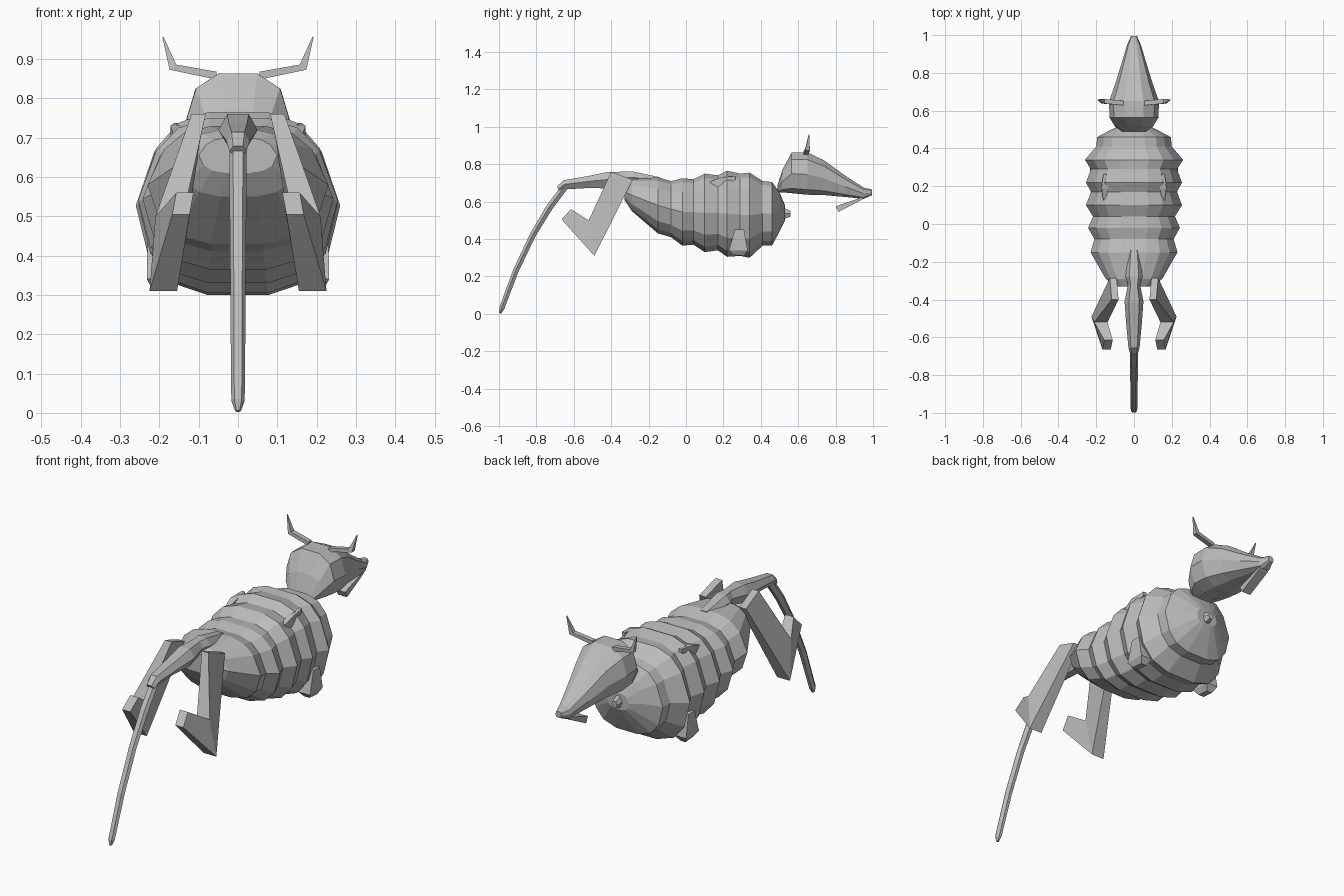
import bpy
import bmesh
from mathutils import Vector

cube = bpy.data.objects.get("Cube")
if cube:
    bpy.data.objects.remove(cube)

grey = bpy.data.materials.new("plain grey")
grey.use_nodes = True
grey.diffuse_color = (0.5, 0.5, 0.5, 1)
grey.node_tree.nodes["Principled BSDF"].inputs["Base Color"].default_value = (0.5, 0.5, 0.5, 1)

X, Y = Vector((1, 0, 0)), Vector((0, 1, 0))


def loft(name, rings, mirrored=False):
    """Skin a closed, flat shaded surface over matching rings of points."""
    bm = bmesh.new()
    loops = [[bm.verts.new(point) for point in ring] for ring in rings]
    count = len(loops[0])
    for a, b in zip(loops, loops[1:]):
        for i in range(count):
            j = (i + 1) % count
            bm.faces.new((a[i], a[j], b[j], b[i]))
    bm.faces.new(loops[0])
    bm.faces.new(loops[-1])
    bmesh.ops.recalc_face_normals(bm, faces=bm.faces)
    mesh = bpy.data.meshes.new(name)
    bm.to_mesh(mesh)
    bm.free()
    mesh.materials.append(grey)
    obj = bpy.data.objects.new(name, mesh)
    bpy.context.collection.objects.link(obj)
    if mirrored:
        obj.modifiers.new("mirror", "MIRROR").use_mirror_merge = False
    return obj


def upright_rings(stations, half_outline):
    """Symmetric cross-sections; each station is y, half width, low z, high z."""
    rings = []
    for y, width, low, high in stations:
        right = [(width * w, y, low + (high - low) * t) for w, t in half_outline]
        left = [(-x, y, z) for x, y, z in reversed(right)]
        rings.append(right + left)
    return rings


def strip(name, pairs, axis, mirrored=True):
    """Flat limb: pairs of edge points, thickened along an axis."""
    rings = []
    for p, q, half in pairs:
        p, q, off = Vector(p), Vector(q), axis * half
        rings.append([p - off, p + off, q + off, q - off])
    return loft(name, rings, mirrored)


def tube(name, path, outline):
    """Sweep an outline along a path in the middle plane (y, z, half width, half height)."""
    rings = []
    for i, (y, z, width, height) in enumerate(path):
        before, after = path[max(i - 1, 0)], path[min(i + 1, len(path) - 1)]
        along = Vector((0, after[0] - before[0], after[1] - before[1])).normalized()
        up = X.cross(along)
        if up.z < 0:
            up = -up
        rings.append([Vector((0, y, z)) + X * (width * u) + up * (height * v) for u, v in outline])
    return loft(name, rings)


# Ribbed body, closing to a blunt chest
body_outline = [(.3, 1), (.6, .94), (.82, .8), (1, .5), (.88, .22), (.66, .07), (.3, 0)]
body = [
    (-.33, .1, .61, .7), (-.29, .15, .55, .72), (-.15, .23, .43, .73),
    (-.08, .21, .41, .71), (-.02, .243, .365, .725), (.04, .217, .37, .72),
    (.1, .254, .33, .75), (.17, .228, .34, .74), (.22, .254, .305, .765),
    (.29, .228, .31, .75), (.34, .26, .3, .755), (.41, .2, .365, .71),
    (.46, .195, .365, .705), (.5, .12, .44, .65), (.53, .06, .5, .58),
]
loft("body", upright_rings(body, body_outline))

# Small pointed chest stub
stub_outline = [(.5, 1), (1, .5), (.5, 0)]
loft("chest_stub", upright_rings([(.5, .03, .5, .58), (.56, .015, .52, .55)], stub_outline))

# Head tapering to a long muzzle
head_outline = [(.38, 1), (.82, .83), (1, .48), (.8, .12), (.35, 0)]
head = [
    (.49, .065, .65, .69), (.515, .1, .65, .77), (.565, .13, .645, .863),
    (.65, .132, .637, .863), (.74, .1, .635, .82), (.85, .066, .625, .74),
    (.95, .036, .615, .675), (.995, .016, .635, .665),
]
loft("head", upright_rings(head, head_outline))

# Hanging lower jaw
strip("lower_jaw", [((0, .96, .63), (0, .94, .61), .025),
                    ((0, .8, .575), (0, .815, .545), .025)], X, False)

# Horns bent upward at the elbow
strip("horns", [((.055, .64, .868), (.055, .64, .848), .012),
                ((.157, .65, .886), (.174, .65, .873), .012),
                ((.19, .657, .958), (.192, .657, .955), .002)], Y)

# Folded hind legs: hip, knee, foot
strip("hind_legs", [((.1, -.4, .76), (.11, -.285, .717), .018),
                    ((.175, -.52, .5), (.19, -.49, .31), .035),
                    ((.135, -.615, .56), (.145, -.665, .505), .022)], X)

# Stubby front legs
strip("front_legs", [((.2, .26, .45), (.2, .31, .45), .03),
                     ((.2, .23, .34), (.2, .33, .34), .032),
                     ((.2, .25, .315), (.2, .31, .31), .015)], X)

# Small leaf shaped fins on the back
strip("back_fins", [((.155, .11, .7), (.155, .115, .69), .006),
                    ((.155, .19, .73), (.155, .18, .66), .017),
                    ((.155, .265, .737), (.155, .265, .72), .008)], X)

# Thick tail root and thin drooping tail
hexagon = [(.55, 1), (1, .1), (.4, -1), (-.4, -1), (-1, .1), (-.55, 1)]
tube("tail_root", [(-.14, .71, .03, .02), (-.28, .725, .045, .035),
                   (-.32, .725, .032, .035), (-.41, .715, .05, .045),
                   (-.52, .705, .042, .032), (-.65, .69, .03, .025),
                   (-.68, .665, .022, .018)], hexagon)
tube("tail", [(-.64, .69, .022, .018), (-.73, .57, .022, .018),
              (-.82, .42, .02, .016), (-.91, .23, .019, .015),
              (-.985, .03, .017, .014), (-.993, .004, .007, .006)], hexagon)
